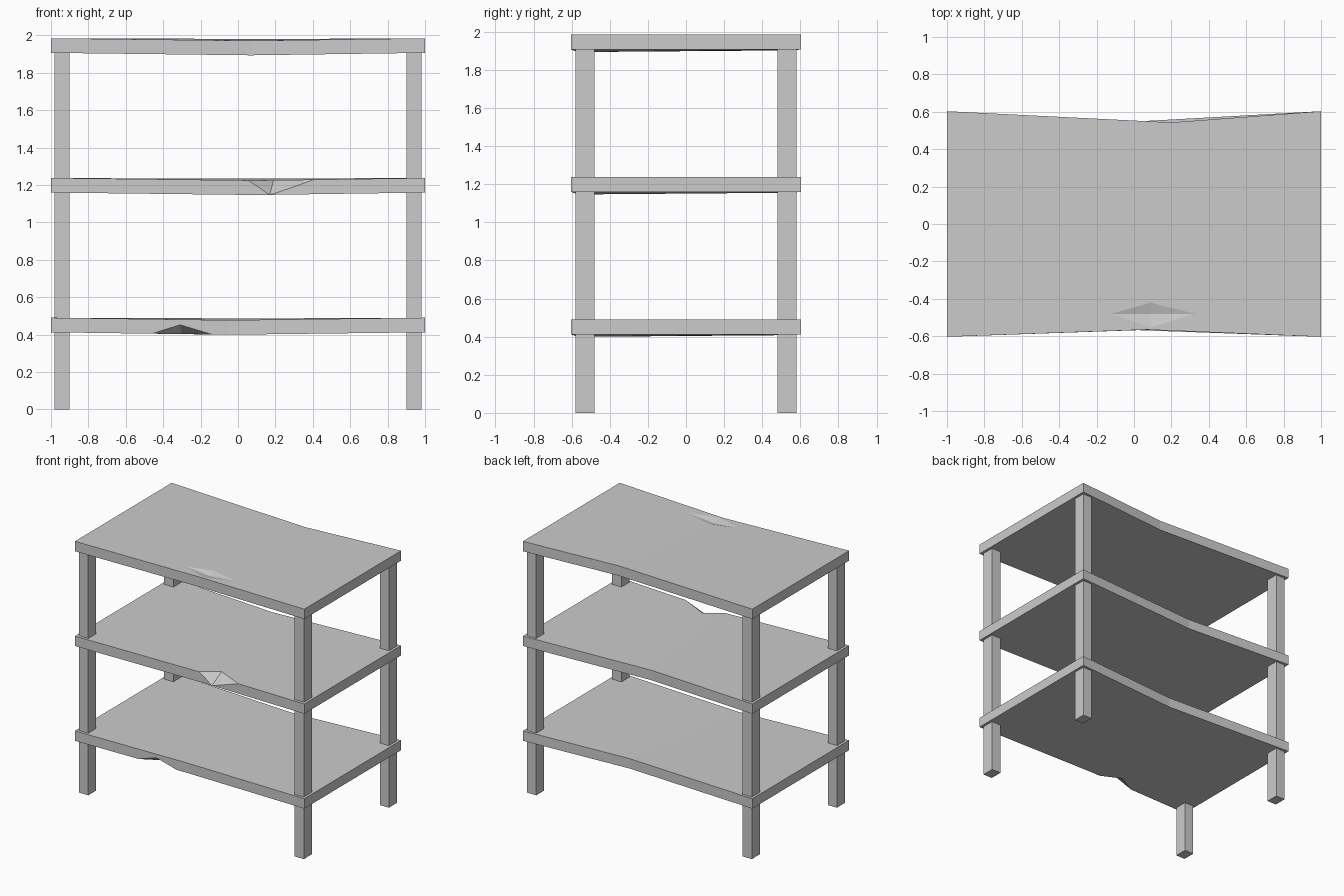
import bpy

if "Cube" in bpy.data.objects:
    bpy.data.objects.remove(bpy.data.objects["Cube"])

def mesh_object(name, verts, faces):
    me = bpy.data.meshes.new(name)
    me.from_pydata(verts, [], faces)
    ob = bpy.data.objects.new(name, me)
    bpy.context.collection.objects.link(ob)
    return ob

def shelf(name, z0, z1, front_x, back_x):
    # board with both long edges worn inward and sagging at one mid point
    outline = [(-1, -.61, 0), (front_x, -.565, .013), (1, -.61, 0),
               (1, .605, 0), (back_x, .543, .004), (-1, .605, 0)]
    outline = [(x, max(-.603, min(.603, y)), s) for x, y, s in outline]
    verts = [(x, y, z - s) for z in (z0, z1) for x, y, s in outline]
    faces = [(0, 5, 4, 1), (1, 4, 3, 2), (6, 7, 10, 11), (7, 8, 9, 10)]
    faces += [(i, (i + 1) % 6, (i + 1) % 6 + 6, i + 6) for i in range(6)]
    return mesh_object(name, verts, faces)

def chip(board, a, b, inner, low, outer):
    # wedge cut away from a board: edge a-b, inner and low points, outer point beyond the surface
    ob = mesh_object(board.name + "_chip_cutter", [a, b, inner, low, outer],
                     [(0, 2, 3), (2, 1, 3), (0, 3, 4), (3, 1, 4), (0, 4, 2), (1, 2, 4)])
    import bmesh
    bm = bmesh.new()
    bm.from_mesh(ob.data)
    bmesh.ops.recalc_face_normals(bm, faces=bm.faces[:])
    bm.to_mesh(ob.data)
    bm.free()
    ob.hide_render = True
    ob.hide_set(True)
    m = board.modifiers.new("chip", 'BOOLEAN')
    m.operation, m.solver, m.object = 'DIFFERENCE', 'EXACT', ob

# shelves
bottom = shelf("bottom_shelf", .412, .49, -.05, .11)
middle = shelf("middle_shelf", 1.159, 1.237, .1, -.08)
top = shelf("top_shelf", 1.906, 1.984, .07, .2)

# chips along the front edges
chip(bottom, (-.49, -.59, .40), (-.11, -.575, .396), (-.3, -.49, .40),
     (-.31, -.58, .455), (-.3, -.7, .34))
chip(middle, (.04, -.57, 1.23), (.43, -.585, 1.232), (.19, -.47, 1.229),
     (.17, -.567, 1.146), (.2, -.75, 1.35))
# shallow dent in the top surface
chip(top, (-.13, -.48, 1.975), (.38, -.48, 1.979), (.09, -.41, 1.975),
     (.09, -.48, 1.955), (.09, -.56, 1.973))

# leg sections between the shelves, at four corners
for label, z0, z1 in (("lower", 0, .412), ("middle", .488, 1.159), ("upper", 1.235, 1.906)):
    for sx, side in ((-1, "left"), (1, "right")):
        for sy, end in ((-1, "front"), (1, "back")):
            bpy.ops.mesh.primitive_cube_add(size=1, location=(sx * .94, sy * .53, (z0 + z1) / 2))
            leg = bpy.context.object
            leg.name = f"{end}_{side}_leg_{label}"
            leg.scale = (.08, .1, z1 - z0)
